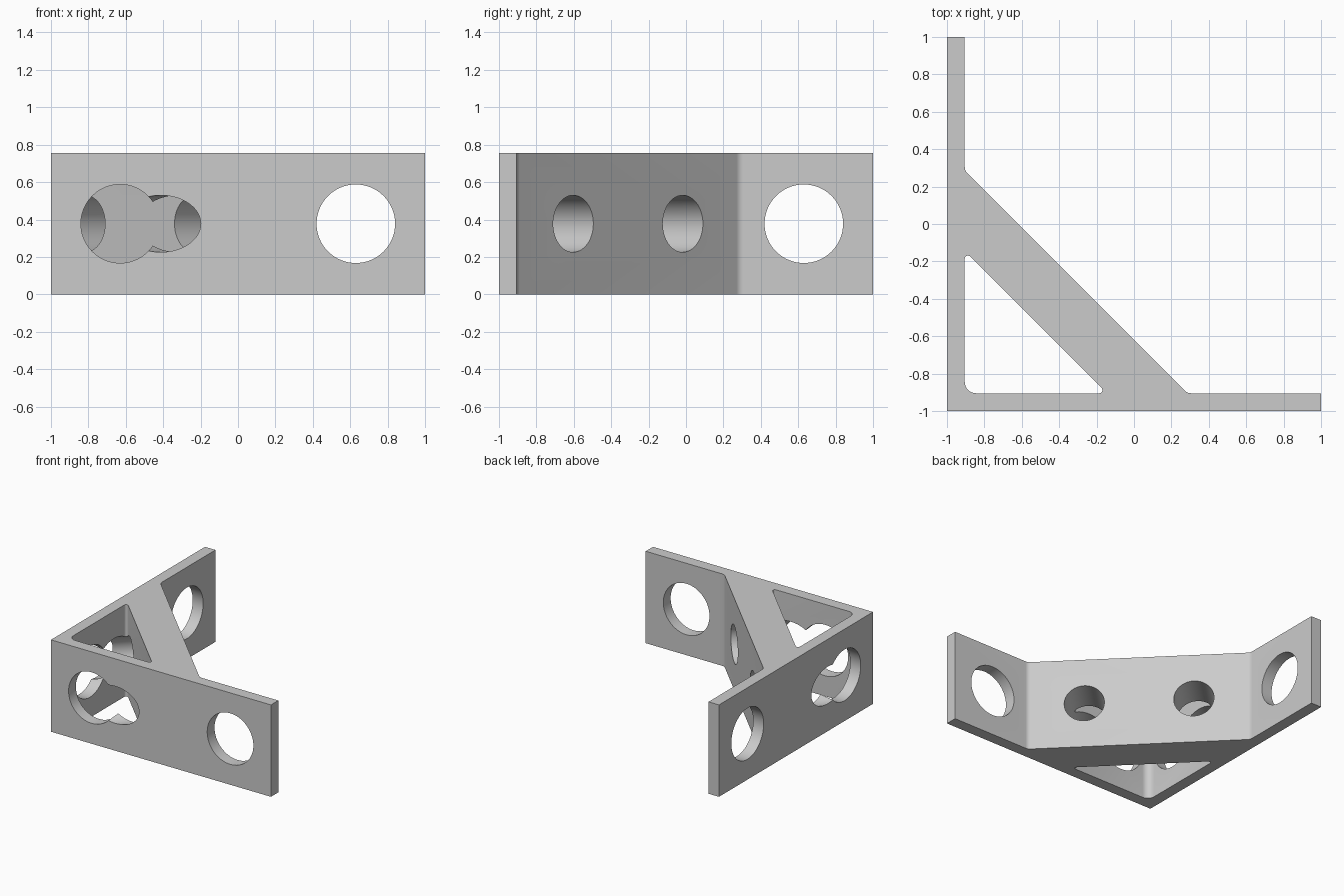
import bpy, bmesh, math
from mathutils import Vector, Matrix

cube = bpy.data.objects.get("Cube")
if cube:
    bpy.data.objects.remove(cube, do_unlink=True)

HEIGHT = 0.755
INNER = -0.905          # inside face of both plates
MID = HEIGHT / 2

grey = bpy.data.materials.new("light_grey")
grey.use_nodes = True
grey.diffuse_color = (0.6, 0.6, 0.6, 1)
grey.node_tree.nodes["Principled BSDF"].inputs["Base Color"].default_value = (0.6, 0.6, 0.6, 1)


def rounded(corners, steps=8):
    """Outline from (x, y, radius) corners, with each corner filleted."""
    pts = []
    for i, (x, y, r) in enumerate(corners):
        p = Vector((x, y))
        if r == 0:
            pts.append(p)
            continue
        a = (Vector(corners[i - 1][:2]) - p).normalized()
        b = (Vector(corners[(i + 1) % len(corners)][:2]) - p).normalized()
        half = a.angle(b) / 2
        centre = p + (a + b).normalized() * r / math.sin(half)
        start = p + a * r / math.tan(half) - centre
        end = p + b * r / math.tan(half) - centre
        sweep = math.atan2(start.cross(end), start.dot(end))
        pts += [centre + Matrix.Rotation(sweep * k / steps, 2) @ start
                for k in range(steps + 1)]
    return pts


def prism(name, pts, z0, z1):
    bm = bmesh.new()
    face = bm.faces.new([bm.verts.new((p.x, p.y, z0)) for p in pts])
    ext = bmesh.ops.extrude_face_region(bm, geom=[face])
    top = [v for v in ext["geom"] if isinstance(v, bmesh.types.BMVert)]
    bmesh.ops.translate(bm, verts=top, vec=(0, 0, z1 - z0))
    bmesh.ops.recalc_face_normals(bm, faces=bm.faces)
    mesh = bpy.data.meshes.new(name)
    bm.to_mesh(mesh)
    bm.free()
    obj = bpy.data.objects.new(name, mesh)
    bpy.context.collection.objects.link(obj)
    obj.data.materials.append(grey)
    return obj


def drill(name, centre, direction, radius, depth):
    bpy.ops.mesh.primitive_cylinder_add(vertices=64, radius=radius, depth=depth)
    obj = bpy.context.object
    obj.name = name
    turn = Vector(direction).to_track_quat('Z', 'Y').to_matrix().to_4x4()
    obj.data.transform(Matrix.Translation(centre) @ turn)
    obj.data.materials.append(grey)
    return obj


# Two plates and the diagonal brace as one extruded outline
outer = 0.285
bracket = prism("corner_bracket", rounded([
    (-1, -1, 0), (1, -1, 0), (1, INNER, 0), (outer, INNER, 0.05),
    (INNER, outer, 0.05), (INNER, 1, 0), (-1, 1, 0)]), 0, HEIGHT)

# Triangular opening behind the brace
tip = -0.145
cutters = [prism("triangle_cutter", rounded([
    (INNER, INNER, 0.06), (tip, INNER, 0.017), (INNER, tip, 0.017)]), -0.1, HEIGHT + 0.1)]

# Round holes in the plates, and slanted holes through brace and plates
for s in (-1, 1):
    cutters.append(drill("front_hole_cutter", (s * 0.63, -0.95, MID), (0, 1, 0), 0.21, 0.15))
    cutters.append(drill("side_hole_cutter", (-0.95, s * 0.63, MID), (1, 0, 0), 0.21, 0.15))
    cutters.append(drill("brace_hole_cutter", (-0.6 + s * 0.293, -0.6 - s * 0.293, MID),
                         (1, 1, 0), 0.152, 1.8))

for c in cutters:
    mod = bracket.modifiers.new(c.name, 'BOOLEAN')
    mod.operation = 'DIFFERENCE'
    mod.solver = 'EXACT'
    mod.object = c

bpy.ops.object.select_all(action='DESELECT')
bpy.context.view_layer.objects.active = bracket
bracket.select_set(True)
for mod in list(bracket.modifiers):
    bpy.ops.object.modifier_apply(modifier=mod.name)
for c in cutters:
    bpy.data.objects.remove(c, do_unlink=True)
bpy.ops.object.shade_smooth_by_angle(angle=math.radians(25))
